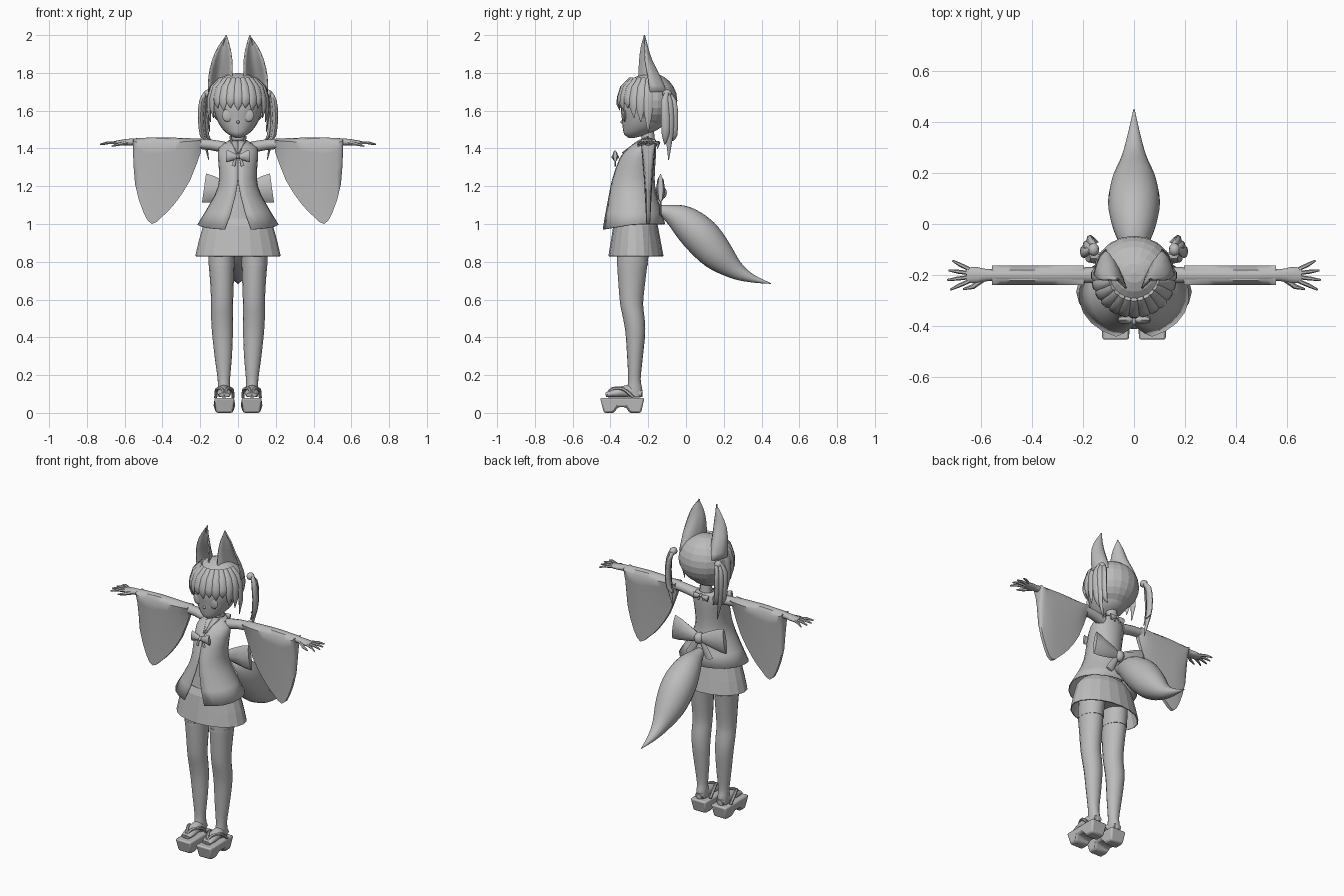
import bpy, bmesh
from math import sin, cos, pi, radians, sqrt
from mathutils import Vector as V

cube = bpy.data.objects.get("Cube")
if cube:
    bpy.data.objects.remove(cube)

grey = bpy.data.materials.new("plain grey")
grey.use_nodes = True
grey.diffuse_color = (0.5, 0.5, 0.5, 1)
grey.node_tree.nodes["Principled BSDF"].inputs["Base Color"].default_value = (0.5, 0.5, 0.5, 1)
X, Y, Z = V((1, 0, 0)), V((0, 1, 0)), V((0, 0, 1))


def finish(name, bm, mirror=False, smooth=True, thick=0):
    bmesh.ops.recalc_face_normals(bm, faces=bm.faces[:])
    me = bpy.data.meshes.new(name)
    bm.to_mesh(me)
    bm.free()
    ob = bpy.data.objects.new(name, me)
    bpy.context.collection.objects.link(ob)
    me.materials.append(grey)
    if thick:
        mod = ob.modifiers.new("thickness", 'SOLIDIFY')
        mod.thickness = thick
    if mirror:
        ob.modifiers.new("mirror", 'MIRROR')
    if smooth:
        bpy.context.view_layer.objects.active = ob
        bpy.ops.object.select_all(action='DESELECT')
        ob.select_set(True)
        bpy.ops.object.shade_smooth_by_angle(angle=radians(50))
    return ob


def skin(bm, rows, closed=True, caps=True):
    """Bridge equal rows of points into a surface."""
    vs = [[bm.verts.new(p) for p in row] for row in rows]
    n = len(rows[0])
    for a, b in zip(vs, vs[1:]):
        for i in range(n if closed else n - 1):
            j = (i + 1) % n
            bm.faces.new((a[i], a[j], b[j], b[i]))
    if caps:
        bm.faces.new(vs[0])
        bm.faces.new(vs[-1])


def refine(rings, steps):
    """Catmull-Rom interpolation between rings."""
    out = []
    for i in range(len(rings) - 1):
        p = [V(rings[min(max(k, 0), len(rings) - 1)]) for k in range(i - 1, i + 3)]
        for s in range(steps):
            t = s / steps
            out.append((p[1] * 2 + (p[2] - p[0]) * t + (p[0] * 2 - p[1] * 5 + p[2] * 4 - p[3]) * t * t
                        + (p[1] * 3 - p[0] - p[2] * 3 + p[3]) * t ** 3) / 2)
    return out + [V(rings[-1])]


def tube(bm, rings, n=12, steps=1, ref=None, caps=True):
    """Rings are x, y, z and two radii; without ref they stay level."""
    rings = refine(rings, steps)
    rows = []
    for i, r in enumerate(rings):
        u, v = X, Y
        if ref:
            t = (rings[min(i + 1, len(rings) - 1)] - rings[max(i - 1, 0)])[:3]
            t = V(t).normalized()
            u = t.cross(ref).normalized()
            v = u.cross(t)
        c, ru, rv = V(r[:3]), max(r[3], 0.001), max(r[4], 0.001)
        rows.append([c + u * ru * cos(k * 2 * pi / n) + v * rv * sin(k * 2 * pi / n) for k in range(n)])
    skin(bm, rows, True, caps)


def part(name, rings, mirror=False, smooth=True, thick=0, **kw):
    bm = bmesh.new()
    tube(bm, rings, **kw)
    return finish(name, bm, mirror, smooth, thick)


def ball(name, c, r, mirror=False, seg=12):
    bm = bmesh.new()
    bmesh.ops.create_uvsphere(bm, u_segments=seg, v_segments=seg // 2 + 2, radius=1)
    for v in bm.verts:
        v.co = V(a + b * k for a, b, k in zip(c, r, v.co))
    return finish(name, bm, mirror)


# Head and face
part("face", [(0, -.29, 1.455, .012, .012), (0, -.265, 1.475, .052, .062), (0, -.235, 1.51, .088, .1),
              (0, -.22, 1.56, .115, .12), (0, -.215, 1.62, .13, .13), (0, -.2, 1.7, .13, .13)], n=24, steps=3)
ball("eyes", (.055, -.325, 1.575), (.03, .009, .034), True)
ball("nose", (0, -.338, 1.54), (.008, .01, .008))
part("neck", [(0, -.2, 1.4, .045, .04), (0, -.2, 1.45, .035, .035), (0, -.21, 1.53, .036, .036)])

# Hair cap with the face side cut away
bm = bmesh.new()
bmesh.ops.create_uvsphere(bm, u_segments=20, v_segments=12, radius=1)
for v in bm.verts:
    v.co = V((v.co.x * .158, v.co.y * .146 - .192, v.co.z * .147 + 1.653))
front = [f for f in bm.faces if f.calc_center_median().y < -.23 and f.calc_center_median().z < 1.69]
bmesh.ops.delete(bm, geom=front, context='FACES')
finish("hair_cap", bm, smooth=False, thick=.01)

# Fringe and side locks hanging around the face
bm = bmesh.new()
for k in range(-6, 7):
    a = radians(k * 15)
    out = V((sin(a), -cos(a), 0))
    end = 1.6 + (.015 if k % 2 else 0) - max(0, abs(k) - 3) * .038
    rows = []
    for rad, z, w in ((.095, 1.77, .014), (.14, 1.725, .024), (.157, 1.67, .026),
                      (.16, (1.67 + end) / 2, .021), (.15, end, .002)):
        rows.append((out.x * rad, -.2 + out.y * rad, z, w, .01 if w > .01 else .002))
    tube(bm, rows, n=6, ref=out)
finish("fringe", bm)

# Tied side tails of hair
bm = bmesh.new()
for dx, dy, low in ((0, 0, 1.34), (-.015, .022, 1.44), (.01, -.02, 1.42)):
    tube(bm, [(.16 + dx, -.1, 1.7, .008, .008), (.182 + dx, -.092 + dy, 1.65, .02, .014),
              (.188 + dx, -.088 + dy, 1.56, .024, .014), (.18 + dx, -.088 + dy, 1.47, .02, .012),
              (.155 + dx, -.092 + dy, low, .002, .002)], n=8, steps=2, ref=X)
finish("hair_tails", bm, True)
ball("hair_ties", (.158, -.1, 1.69), (.022, .025, .022), True)

# Tall cupped ears: each row is an arc from inner edge, round the back, to outer edge
bm = bmesh.new()
rows = []
for z, ax, ay, bx, by, cx, cy in refine([
        (1.7, .035, -.25, .1, .02, .158, -.19), (1.78, .028, -.25, .09, -.045, .157, -.2),
        (1.87, .03, -.245, .075, -.13, .137, -.215), (1.94, .042, -.235, .072, -.18, .105, -.215),
        (2, .06, -.218, .061, -.216, .062, -.217)], 2):
    rows.append([(ax * (1 - t) ** 2 + 2 * bx * t * (1 - t) + cx * t * t,
                  ay * (1 - t) ** 2 + 2 * by * t * (1 - t) + cy * t * t, z) for t in [i / 8 for i in range(9)]])
skin(bm, rows, False, False)
finish("ears", bm, True, thick=.008)

# Body inside the clothes
part("body", [(0, -.27, .88, .13, .09), (0, -.27, .96, .15, .1), (0, -.265, 1.1, .1, .085),
              (0, -.26, 1.25, .085, .08), (0, -.25, 1.36, .1, .08), (0, -.22, 1.43, .075, .05)], n=20, steps=2)

# Flared jacket, parted below the bow
bm = bmesh.new()
rows = []
for z, rx, cy, ry, gap, dip in refine([
        (1.445, .045, -.205, .045, .01, 0), (1.405, .1, -.232, .072, .01, 0), (1.35, .106, -.255, .095, .01, 0),
        (1.24, .1, -.278, .112, .01, 0), (1.15, .125, -.282, .128, .12, 0), (1, .216, -.28, .17, .33, .03)], 2):
    arc = [gap + (2 * pi - 2 * gap) * i / 20 for i in range(21)]
    rows.append([(rx * sin(a), cy - ry * cos(a), z - dip * max(0, cos(a))) for a in arc])
skin(bm, rows, False, False)
finish("jacket", bm, thick=.006)
part("collar_cords", [(.04, -.2, 1.462, .006, .006), (.035, -.255, 1.435, .006, .006),
                      (.004, -.335, 1.375, .006, .006)], True, n=6, ref=Z)

# Skirt, open underneath
part("skirt", [(0, -.267, 1.03, .15, .1), (0, -.267, .99, .185, .118), (0, -.266, .91, .208, .132),
               (0, -.265, .83, .226, .146)], smooth=False, thick=.006, n=20, caps=False)


# Ribbon bows: loops mirrored about a knot
def bow(name, y, z, w, h, d, rise):
    part(name + "_loops", [(0, y, z, d * .4, h * .25), (w * .3, y, z + rise * .3, d, h * .55),
                           (w * .75, y, z + rise * .75, d, h * .9), (w, y, z + rise, d * .6, h)],
         True, n=8, ref=Z)
    ball(name + "_knot", (0, y, z), (w * .17, d * 1.4, w * .2))
    part(name + "_ends", [(.01, y, z, w * .08, d * .3), (w * .4, y, z - h * 1.5, w * .15, d * .3)],
         True, n=6, ref=Y)


bow("front_bow", -.375, 1.355, .062, .032, .015, .005)
bow("back_bow", -.135, 1.165, .18, .078, .024, .025)
bow("nape_bow", -.15, 1.43, .05, .02, .01, -.01)

# Arms, hands and fingers
part("arms", [(.07, -.205, 1.405, .035, .03), (.15, -.2, 1.42, .031, .028), (.3, -.2, 1.43, .03, .026),
              (.45, -.2, 1.435, .027, .023), (.57, -.2, 1.434, .023, .018), (.61, -.2, 1.431, .031, .016),
              (.655, -.2, 1.428, .03, .011)], True, steps=2, ref=Z)
bm = bmesh.new()
for k, length in enumerate((.068, .08, .075, .06)):
    y0, slant = -.224 + k * .016, (k - 1.5) * .011
    tube(bm, [(.645, y0, 1.43, .008, .009), (.65 + length * .5, y0 + slant, 1.431, .008, .008),
              (.65 + length, y0 + slant * 2, 1.422, .004, .004)], n=6, ref=Z)
tube(bm, [(.59, -.215, 1.43, .012, .012), (.63, -.245, 1.422, .01, .009), (.668, -.255, 1.412, .004, .004)],
     n=6, ref=Z)
finish("fingers", bm, True)

# Hanging sleeves with a wide top and a thin lower panel
bm = bmesh.new()
rows = []
for x, top, low in refine([(.195, 1.447, 1.385), (.254, 1.453, 1.23), (.333, 1.458, 1.11), (.4, 1.461, 1.04),
                           (.455, 1.46, 1), (.5, 1.457, 1.06), (.545, 1.453, 1.21), (.556, 1.45, 1.395)], 2):
    side = [(w, top + (low - top) * t) for t, w in ((.015, .02), (.07, .038), (.2, .034), (.5, .022), (1, .01))]
    rows.append([(x, -.2 - w, z) for w, z in side] + [(x, -.2 + w, z) for w, z in reversed(side)])
skin(bm, rows)
finish("sleeves", bm, True)

# Legs, stocking tops and feet
part("legs", [(.08, -.275, .93, .072, .09), (.087, -.283, .82, .07, .083), (.085, -.287, .7, .063, .072),
              (.084, -.288, .58, .058, .061), (.084, -.276, .5, .058, .057), (.082, -.268, .42, .055, .052),
              (.078, -.27, .3, .046, .042), (.075, -.273, .18, .033, .033), (.074, -.272, .13, .032, .04),
              (.074, -.275, .085, .03, .045)], True, n=16, steps=3)
part("stocking_tops", [(.087, -.283, .795, .07, .083), (.087, -.284, .78, .069, .082)], True, n=16)
part("feet", [(.074, -.235, .1, .026, .02), (.074, -.3, .115, .033, .034), (.073, -.37, .105, .038, .024),
              (.072, -.425, .095, .03, .012)], True, steps=2, ref=Z)

# Platform sandals
bm = bmesh.new()
outline = [(-.455, .08), (-.22, .08), (-.238, 0), (-.3, 0), (-.318, .03), (-.362, .03), (-.38, 0), (-.435, 0)]
sole = bm.faces.new([bm.verts.new((.018, y, z)) for y, z in outline])
new = bmesh.ops.extrude_face_region(bm, geom=[sole])["geom"]
bmesh.ops.translate(bm, vec=(.108, 0, 0), verts=[v for v in new if isinstance(v, bmesh.types.BMVert)])
for v in bm.verts:
    if v.co.z < .01:
        v.co.x += .01 if v.co.x < .07 else -.01
sandals = finish("sandals", bm, True)
bevel = sandals.modifiers.new("bevel", 'BEVEL')
bevel.width = .01
bevel.segments = 2
bm = bmesh.new()
for s in (-1, 1):
    tube(bm, [(.072, -.42, .09, .008, .008), (.072 + s * .012, -.39, .127, .009, .009),
              (.072 + s * .04, -.33, .125, .009, .009), (.072 + s * .046, -.28, .082, .009, .009)],
         n=6, steps=3, ref=X)
finish("sandal_straps", bm, True)

# Bushy tail
part("tail", [(0, -.19, 1.085, .012, .012), (0, -.11, 1.065, .04, .038), (0, -.02, 1.022, .08, .08),
              (0, .075, .94, .101, .1), (0, .165, .84, .088, .088), (0, .26, .757, .05, .05),
              (0, .35, .712, .025, .022), (0, .45, .685, .002, .002)], n=20, steps=4, ref=Z)
